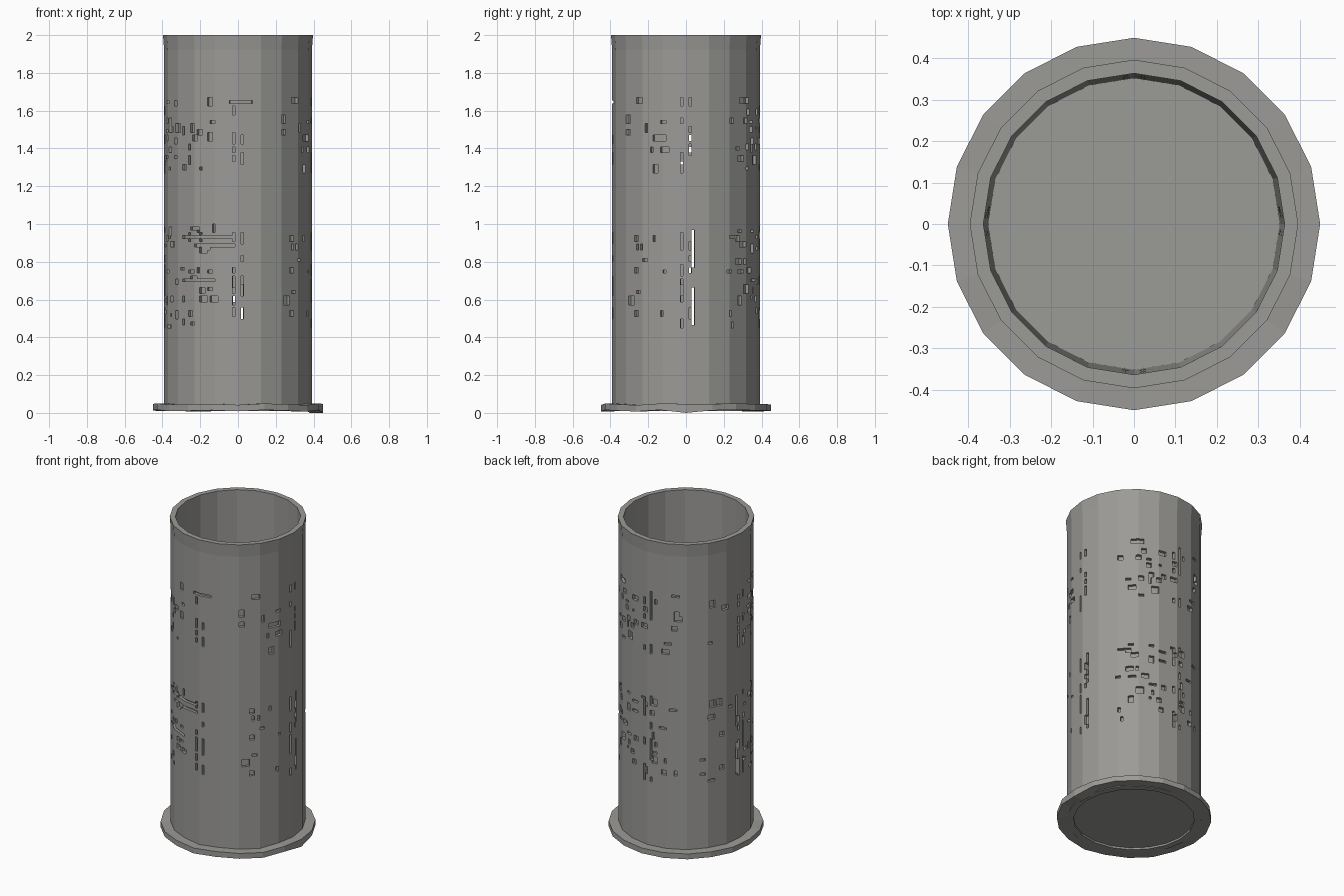
import bpy, math, random

if "Cube" in bpy.data.objects:
    bpy.data.objects.remove(bpy.data.objects["Cube"])
random.seed(7)

SIDES, SUB = 20, 8
COLS = SIDES * SUB

grey = bpy.data.materials.new("warm grey")
grey.diffuse_color = (0.33, 0.325, 0.31, 1)
grey.use_nodes = True
grey.node_tree.nodes["Principled BSDF"].inputs["Base Color"].default_value = grey.diffuse_color


def make(name, verts, faces):
    mesh = bpy.data.meshes.new(name)
    mesh.from_pydata(verts, [], faces)
    mesh.materials.append(grey)
    mesh.validate()
    ob = bpy.data.objects.new(name, mesh)
    bpy.context.collection.objects.link(ob)
    return ob


def lathe(name, profile, sides, wobble=0.0):
    """Revolve (radius, z) points; radius 0 ends the surface in a disc."""
    verts, faces = [], []
    wob = [random.uniform(-wobble, wobble) for _ in range(sides)]
    for r, z in profile:
        for i in range(sides):
            a = 2 * math.pi * i / sides
            verts.append((r * math.cos(a), r * math.sin(a), max(0, z + wob[i])))
    for k in range(len(profile) - 1):
        for i in range(sides):
            j = (i + 1) % sides
            faces.append((k * sides + i, k * sides + j,
                          (k + 1) * sides + j, (k + 1) * sides + i))
    return make(name, verts, faces)


# Height rows: coarse plain areas and two fine bands carrying the pits
def steps(a, b, n):
    return [a + (b - a) * i / n for i in range(n)]


Z = [0.01] + steps(0.45, 1.0, 36) + steps(1.0, 1.27, 1) + steps(1.27, 1.67, 26) + [1.67, 1.92, 2.0]
ROWS = len(Z) - 1

# Mark pits (1) and through slots (2) per cell; angle 0 = front, + = right
cell = {}


def col_of(deg):
    return int(round(deg / 360 * COLS)) % COLS


def mark(c, z, w, h, kind):
    for r in range(ROWS):
        if z - h / 2 <= (Z[r] + Z[r + 1]) / 2 <= z + h / 2 and Z[r + 1] - Z[r] < 0.05:
            for k in range(w):
                cell[((c + k) % COLS, r)] = kind


levels = [0.47, 0.53, 0.60, 0.65, 0.70, 0.75, 0.81, 0.88, 0.93, 0.97,
          1.30, 1.35, 1.40, 1.45, 1.50, 1.55, 1.60, 1.65]
# (first angle, last angle, spacing, chance)
for a0, a1, gap, p in [(-86, -15, 9, 0.5), (38, 76, 8, 0.22), (126, 170, 9, 0.42),
                       (176, 205, 9, 0.3), (225, 262, 10, 0.2)]:
    a = a0
    while a <= a1:
        for z in levels:
            if random.random() < p:
                mark(col_of(a + random.uniform(-2, 2)), z + random.uniform(-.01, .01),
                     random.choice((1, 2, 2, 3)), random.choice((.015, .03, .04)), 1)
        a += gap
# long horizontal grooves at the front left
mark(col_of(-50), 0.935, 21, 0.016, 1)
mark(col_of(-35), 0.885, 15, 0.016, 1)
mark(col_of(-50), 0.70, 14, 0.016, 1)
mark(col_of(-7), 1.65, 8, 0.016, 1)
# narrow slots near the four axis directions
for a in (0, 90, 180, 270):
    for z in levels:
        for d in (-4, 3):
            if random.random() < 0.5:
                mark(col_of(a + d), z, 1, random.choice((.03, .05, .06)),
                     2 if random.random() < 0.5 else 1)
for a in (94, 264):
    mark(col_of(a), 0.87, 1, 0.2, 2)
    mark(col_of(a), 0.57, 1, 0.2, 2)

# Tube wall: outer skin with sunk cells, inner skin, joined at the rim
verts, faces, index = [], [], {}


def point(c, r, layer):
    c %= COLS
    key = (c, r, layer)
    if key not in index:
        z = Z[r]
        inner = 0.352 + 0.012 * z / 2
        outer = 0.397 if r == ROWS else 0.391
        rad = (outer, outer - 0.018, inner)[layer]
        s, t = divmod(c, SUB)
        t /= SUB
        a, b = 2 * math.pi * s / SIDES, 2 * math.pi * (s + 1) / SIDES
        x = rad * (math.sin(a) * (1 - t) + math.sin(b) * t)
        y = -rad * (math.cos(a) * (1 - t) + math.cos(b) * t)
        index[key] = len(verts)
        verts.append((x, y, z))
    return index[key]


def corners(c, r):
    return [(c, r), (c + 1, r), (c + 1, r + 1), (c, r + 1)]


for c in range(COLS):
    for r in range(ROWS):
        kind = cell.get((c, r), 0)
        q = corners(c, r)
        if kind < 2:
            faces.append([point(*p, kind) for p in q])
            faces.append([point(*p, 2) for p in reversed(q)])
        if kind:
            near = [(c, r - 1), ((c + 1) % COLS, r), (c, r + 1), ((c - 1) % COLS, r)]
            for k in range(4):
                other = cell.get(near[k], 0)
                if other < kind:
                    p, n = q[k], q[(k + 1) % 4]
                    faces.append([point(*p, other), point(*n, other),
                                  point(*n, kind), point(*p, kind)])
    faces.append([point(c, ROWS, 0), point(c + 1, ROWS, 0),
                  point(c + 1, ROWS, 2), point(c, ROWS, 2)])
    faces.append([point(c, 0, 2), point(c + 1, 0, 2), point(c + 1, 0, 0), point(c, 0, 0)])
make("tube_wall", verts, faces)

# Base flange, slightly uneven
lathe("base_flange", [(0.38, 0.012), (0.45, 0.012), (0.45, 0.046), (0.38, 0.046)], SIDES, 0.005)

# Closed floor, recessed a little from below
lathe("floor", [(0.0, 0.022), (0.354, 0.022), (0.354, 0.05), (0.0, 0.05)], SIDES)
low = bpy.data.objects["base_flange"].data
low.vertices[0].co.z = low.vertices[SIDES].co.z = 0.0
